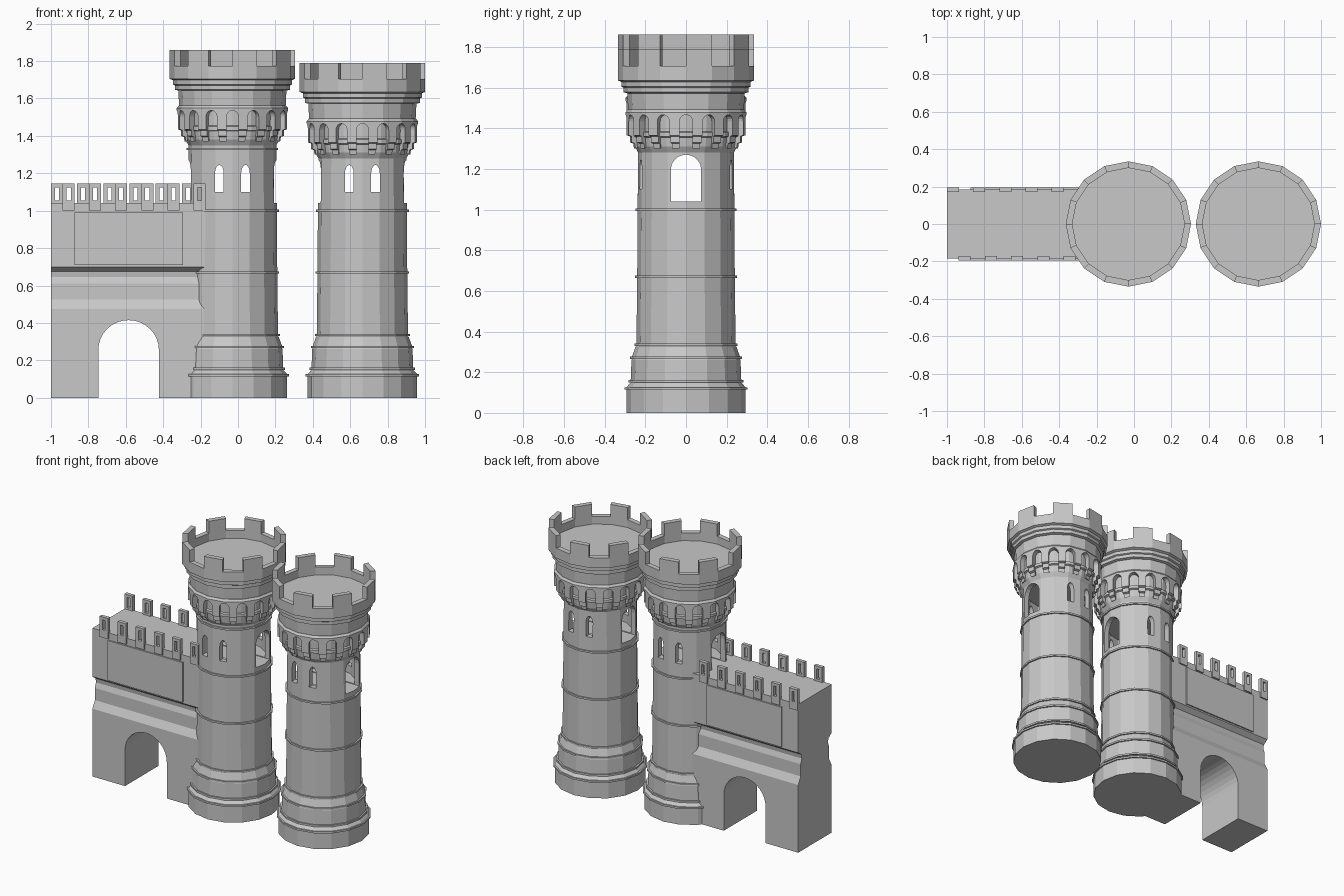
import bpy, bmesh
from math import pi, cos, sin, radians
from mathutils import Matrix, Vector

if "Cube" in bpy.data.objects:
    bpy.data.objects.remove(bpy.data.objects["Cube"], do_unlink=True)

SIDES = 16
stone = bpy.data.materials.new("grey stone")
stone.use_nodes = True
stone.diffuse_color = (0.58, 0.58, 0.58, 1)
stone.node_tree.nodes["Principled BSDF"].inputs["Base Color"].default_value = (0.58, 0.58, 0.58, 1)


def finish(bm, name, loc=(0, 0, 0)):
    bmesh.ops.recalc_face_normals(bm, faces=bm.faces)
    me = bpy.data.meshes.new(name)
    bm.to_mesh(me)
    bm.free()
    me.materials.append(stone)
    ob = bpy.data.objects.new(name, me)
    ob.location = loc
    bpy.context.collection.objects.link(ob)
    return ob


def revolve(profile, name, loc, closed=False):
    """Spin an (r, z) profile into a faceted solid."""
    bm = bmesh.new()
    vs = [bm.verts.new((r, 0, z)) for r, z in profile]
    es = [bm.edges.new(p) for p in zip(vs, vs[1:])]
    if closed:
        es.append(bm.edges.new((vs[-1], vs[0])))
    bmesh.ops.spin(bm, geom=vs + es, cent=(0, 0, 0), axis=(0, 0, 1),
                   angle=2 * pi, steps=SIDES, use_duplicate=False)
    bmesh.ops.remove_doubles(bm, verts=bm.verts, dist=1e-4)
    return finish(bm, name, loc)


def prism(bm, pts, d0, d1, mat=Matrix()):
    """Extrude (x, z) points along y from d0 to d1."""
    a = [bm.verts.new(mat @ Vector((x, d0, z))) for x, z in pts]
    b = [bm.verts.new(mat @ Vector((x, d1, z))) for x, z in pts]
    bm.faces.new(a)
    bm.faces.new(b[::-1])
    for i in range(len(pts)):
        j = (i + 1) % len(pts)
        bm.faces.new((a[i], b[i], b[j], a[j]))


def arch(w, z0, spring, rise, n=10):
    """Outline of a round-headed opening."""
    return [(-w, z0)] + [(-w * cos(pi * i / n), spring + rise * sin(pi * i / n))
                         for i in range(n + 1)] + [(w, z0)]


def box(bm, x0, x1, y0, y1, z0, z1):
    prism(bm, [(x0, z0), (x1, z0), (x1, z1), (x0, z1)], y0, y1)


def cut(ob, *cutters):
    """Subtract the cutters, keep the result and drop the cutters."""
    for c in cutters:
        c.hide_render = True
        m = ob.modifiers.new("opening", "BOOLEAN")
        m.operation, m.solver, m.object = "DIFFERENCE", "EXACT", c
    deps = bpy.context.evaluated_depsgraph_get()
    me = bpy.data.meshes.new_from_object(ob.evaluated_get(deps))
    ob.modifiers.clear()
    ob.data = me
    for c in cutters:
        bpy.data.objects.remove(c, do_unlink=True)


def course(r, z, out=0.01, h=0.006):
    """Thin projecting string course."""
    return [(r, z - h), (r + out, z - h), (r + out, z + h), (r, z + h)]


def spin_z(angle):
    return Matrix.Rotation(angle, 4, "Z")


def tower(side, cx, lift):
    loc = (cx, 0, 0)
    # plinth, shaft and string courses
    low = [(0, 0), (.293, 0), (.293, .11)] + course(.293, .12)
    low += [(.276, .145)] + course(.272, .155) + [(.268, .26)] + course(.265, .272)
    low += [(.248, .325)] + course(.244, .335) + course(.24, .67) + course(.238, 1.0)
    if lift:
        low += course(.235, 1.33)
    # flared head, parapet and roof floor
    head = [(.235, 1.28), (.252, 1.31), (.258, 1.355), (.27, 1.36), (.27, 1.38), (.26, 1.385),
            (.262, 1.475), (.285, 1.49), (.289, 1.572), (.308, 1.577), (.308, 1.6),
            (.318, 1.605), (.318, 1.628), (.335, 1.635), (.335, 1.705), (.3, 1.705),
            (.3, 1.65), (0, 1.65)]
    body = revolve(low + [(r, z + lift) for r, z in head], side + "_tower_body", loc)

    # hollow room with large side windows and narrow front and back windows
    room = revolve([(0, 1.045), (.2, 1.045), (.2, 1.275), (0, 1.275)], "room_cutter", loc)
    bm = bmesh.new()
    prism(bm, arch(.075, 1.04, 1.195, .075), -.5, .5, spin_z(pi / 2))
    big = finish(bm, "side_window_cutter", loc)
    bm = bmesh.new()
    for s in (-1, 1):
        prism(bm, arch(.023, 1.1, 1.2, .045, 8), -.5, .5, Matrix.Translation((s * .07, 0, 0)))
    slim = finish(bm, "narrow_window_cutter", loc)
    cut(body, room, big, slim)

    # corbelled arcade under the parapet
    ring = [(.245, 1.31), (.262, 1.3), (.266, 1.325), (.282, 1.33), (.282, 1.36), (.298, 1.365),
            (.298, 1.478), (.287, 1.492), (.245, 1.492)]
    arcade = revolve([(r, z + lift) for r, z in ring], side + "_tower_arcade", loc, True)
    bm = bmesh.new()
    for i in range(SIDES):
        prism(bm, arch(.032, 1.25 + lift, 1.432 + lift, .034, 8), -.35, -.22,
              spin_z(2 * pi * i / SIDES))
    cut(arcade, finish(bm, "arcade_cutter", loc))

    # battlements on alternate facets
    bm = bmesh.new()
    for k in range(0, SIDES, 2):
        quad = []
        for r, i in ((.3, k), (.335, k), (.335, k + 1), (.3, k + 1)):
            t = 2 * pi * i / SIDES
            quad.append((r * cos(t), r * sin(t)))
        lo = [bm.verts.new((x, y, 1.7 + lift)) for x, y in quad]
        hi = [bm.verts.new((x, y, 1.79 + lift)) for x, y in quad]
        bm.faces.new(lo)
        bm.faces.new(hi)
        for i in range(4):
            j = (i + 1) % 4
            bm.faces.new((lo[i], lo[j], hi[j], hi[i]))
    finish(bm, side + "_tower_battlements", loc)


tower("right", -.03, .07)
tower("left", .665, 0)

# gate wall: moulded cross-section run along x
half = [(.185, 0), (.185, .475), (.158, .525), (.158, .61), (.145, .645), (.15, .675),
        (.185, .7), (.185, 1.04)]
section = half + [(-y, z) for y, z in reversed(half)]
bm = bmesh.new()
prism(bm, section, .16, 1, spin_z(pi / 2))
wall = finish(bm, "gate_wall")
bm = bmesh.new()
prism(bm, arch(.162, -.1, .255, .16, 16), -.4, .4, Matrix.Translation((-.585, 0, 0)))
cut(wall, finish(bm, "gate_arch_cutter"))

# raised panels on both faces of the wall
bm = bmesh.new()
for s in (-1, 1):
    box(bm, -.875, -.295, s * .18, s * .194, .71, .99)
finish(bm, "wall_panels")

# slotted merlons, staggered between front and back
for name, s, start in (("front", -1, -.905), ("back", 1, -.968)):
    bm = bmesh.new()
    for i in range(6):
        x = start + .14 * i
        y0, y1 = s * .17, s * .195
        box(bm, x - .032, x + .032, y0, y1, 1.0, 1.055)
        box(bm, x - .032, x + .032, y0, y1, 1.125, 1.145)
        for e in (-1, 1):
            box(bm, x + e * .011, x + e * .032, y0, y1, 1.055, 1.125)
    finish(bm, name + "_wall_merlons")
